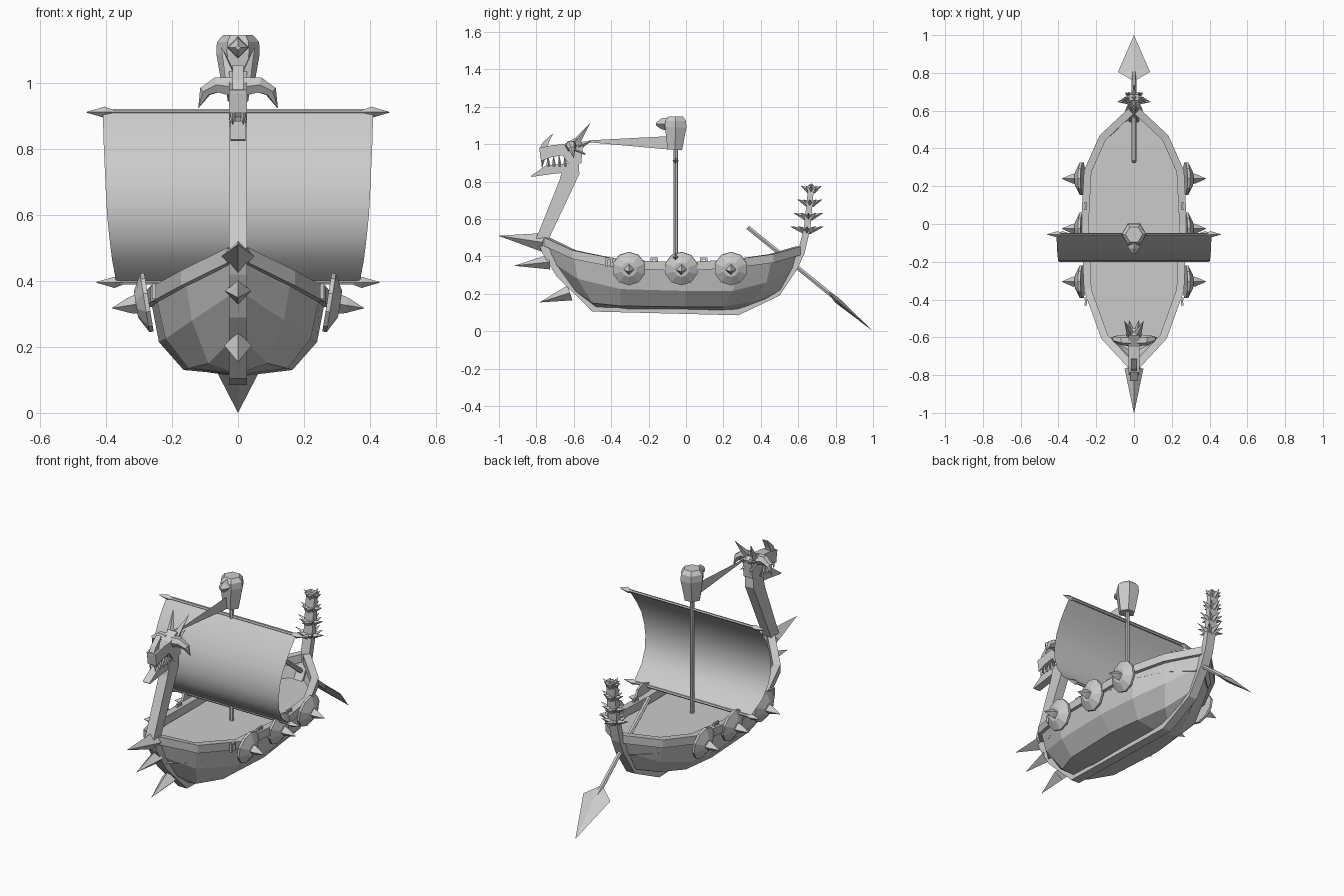
import bpy, math
from mathutils import Vector

if "Cube" in bpy.data.objects:
    bpy.data.objects.remove(bpy.data.objects["Cube"])

grey = bpy.data.materials.new("light grey")
grey.diffuse_color = (0.6, 0.6, 0.6, 1)
grey.use_nodes = True
grey.node_tree.nodes["Principled BSDF"].inputs["Base Color"].default_value = grey.diffuse_color


def make(name, verts, faces, smooth=False):
    import bmesh
    me = bpy.data.meshes.new(name)
    me.from_pydata([tuple(v) for v in verts], [], faces)
    bm = bmesh.new()
    bm.from_mesh(me)
    bmesh.ops.recalc_face_normals(bm, faces=bm.faces)
    bm.to_mesh(me)
    bm.free()
    me.materials.append(grey)
    for p in me.polygons:
        p.use_smooth = smooth
    ob = bpy.data.objects.new(name, me)
    bpy.context.collection.objects.link(ob)
    return ob


def tube(name, pts, radii, n=4, turn=0.0):
    """Rings of n sides around a path, capped at both ends."""
    pts = [Vector(p) for p in pts]
    verts, faces = [], []
    for i, (p, r) in enumerate(zip(pts, radii)):
        d = (pts[min(i + 1, len(pts) - 1)] - pts[max(i - 1, 0)]).normalized()
        ref = Vector((0, 0, 1)) if abs(d.z) < 0.9 else Vector((0, 1, 0))
        u = d.cross(ref).normalized()
        v = d.cross(u)
        for k in range(n):
            a = 2 * math.pi * k / n + turn
            verts.append(p + r * (math.cos(a) * u + math.sin(a) * v))
    for i in range(len(pts) - 1):
        for k in range(n):
            k2 = (k + 1) % n
            faces.append((i * n + k, i * n + k2, (i + 1) * n + k2, (i + 1) * n + k))
    last = (len(pts) - 1) * n
    faces += [tuple(range(n)), tuple(range(last, last + n))]
    return make(name, verts, faces)


def spike(name, base, tip, r, n=4):
    return tube(name, [base, tip], [r, 0.001], n)


def strip(name, outer, inner, half):
    """Solid ribbon in the side plane between two (y, z) lines."""
    n = len(outer)
    verts = [(s * half, y, z) for s in (-1, 1) for line in (outer, inner) for y, z in line]
    faces = [(0, n, 3 * n, 2 * n), (n - 1, 2 * n - 1, 4 * n - 1, 3 * n - 1)]
    for i in range(n - 1):
        for a, b in ((0, n), (n, 3 * n), (3 * n, 2 * n), (2 * n, 0)):
            faces.append((a + i, a + i + 1, b + i + 1, b + i))
    return make(name, verts, faces)


def grid(rows):
    n = len(rows[0])
    return [(r * n + i, r * n + i + 1, (r + 1) * n + i + 1, (r + 1) * n + i)
            for r in range(len(rows) - 1) for i in range(n - 1)]


# Hull: rim, two chines and keel line, mirrored
rim = [(.02, -.75, .48), (.16, -.6, .41), (.25, -.35, .36), (.265, 0, .345),
       (.25, .28, .365), (.17, .46, .39), (.02, .6, .43)]
chine1 = [(.02, -.7, .36), (.14, -.58, .28), (.22, -.35, .225), (.24, 0, .215),
          (.22, .25, .215), (.14, .43, .26), (.02, .575, .34)]
chine2 = [(.02, -.6, .22), (.09, -.5, .15), (.15, -.35, .135), (.165, 0, .13),
          (.14, .2, .13), (.08, .36, .16), (.02, .51, .22)]
keel = [(0, -.53, .15), (0, -.47, .12), (0, -.3, .115), (0, 0, .115),
        (0, .2, .11), (0, .29, .115), (0, .46, .18)]


def flip(line):
    return [(-x, y, z) for x, y, z in line]


rows = [rim, chine1, chine2, keel, flip(chine2), flip(chine1), flip(rim)]
make("hull", [p for r in rows for p in r], grid(rows))

# Deck: flat floor where the hull sides reach its height
side = []
for a, b in zip(rim, chine1):
    t = min(1, (a[2] - .32) / (a[2] - b[2]))
    p = Vector(a).lerp(Vector(b), t)
    side.append((p.x, p.y, .32))
rows = [side, flip(side)]
make("deck", side + flip(side), grid(rows))

# Gunwale: square rail along the rim
for s in (-1, 1):
    rails = [[], [], [], []]
    for i, p in enumerate(rim):
        a, b = Vector(rim[max(i - 1, 0)]), Vector(rim[min(i + 1, 6)])
        d = b - a
        out = Vector((d.y, -d.x, 0)).normalized()
        for rail, (o, h) in zip(rails, ((.015, .022), (.015, -.024), (-.025, -.024), (-.025, .022))):
            q = Vector(p) + out * o
            rail.append((s * max(q.x, .0), q.y, q.z + h))
    rails.append(rails[0])
    make("gunwale", [p for r in rails for p in r], grid(rails))

# Keel, neck and stern post in one ribbon
strip("keel_and_posts",
      [(-.66, .87), (-.675, .81), (-.8, .5), (-.77, .42), (-.69, .29), (-.5, .105),
       (.28, .085), (.5, .19), (.6, .34), (.635, .42), (.665, .55), (.685, .78)],
      [(-.575, .92), (-.57, .84), (-.735, .49), (-.72, .41), (-.655, .31), (-.48, .14),
       (.27, .125), (.47, .22), (.56, .35), (.6, .43), (.63, .55), (.655, .78)], .027)

# Beast head: skull, jaw, teeth, horns and ears
strip("upper_head", [(-.785, .98), (-.71, .995), (-.65, 1.0), (-.59, 1.035), (-.55, 1.0)],
      [(-.775, .91), (-.72, .93), (-.66, .94), (-.61, .87), (-.56, .9)], .028)
strip("lower_jaw", [(-.83, .83), (-.75, .885), (-.6, .9)],
      [(-.825, .825), (-.72, .84), (-.62, .85)], .022)
strip("nose_horn", [(-.785, .97), (-.765, 1.01), (-.715, 1.055)],
      [(-.74, .98), (-.735, 1.005), (-.712, 1.053)], .016)
for s in (-1, 1):
    for i in range(4):
        y = -.735 + .03 * i
        spike("tooth", (s * .016, y, .88), (s * .016, y - .004, .94), .012)
    spike("fang", (s * .016, -.765, .92), (s * .016, -.77, .875), .011)
    tube("side_horn", [(s * .02, -.615, .99), (s * .065, -.615, .995), (s * .1, -.61, .975), (s * .12, -.6, .925)],
         [.032, .027, .019, .001], 6)
    spike("ear", (s * .018, -.585, 1.01), (s * .05, -.515, 1.11), .022)
    spike("cheek_spike", (s * .015, -.575, .99), (s * .025, -.51, 1.015), .022)
    spike("lower_cheek_spike", (s * .015, -.59, .97), (s * .03, -.535, .945), .02)

# Ramming spikes on the bow
for base, tip, r in (((-.765, .475), (-1, .51), .05), ((-.73, .37), (-.915, .35), .04),
                     ((-.62, .205), (-.78, .155), .042)):
    tube("bow_spike", [(0, *base), (0, *tip)], [r, .001])

# Spiked stern post
for i in range(4):
    z, y, r = .535 + .072 * i, .647 + .0075 * i, .09 - .012 * i
    for k in range(8):
        a = math.pi * k / 4
        q = r if k % 2 == 0 else r * .75
        spike("stern_spike", (.01 * math.cos(a), y + .01 * math.sin(a), z),
              (q * math.cos(a), y + q * math.sin(a), z + .025), .018)
spike("stern_tip", (0, .67, .775), (0, .672, .79), .02)

# Shields with spiked bosses, leaning with the hull side
for s in (-1, 1):
    for y in (-.305, -.025, .24):
        c = Vector((s * .275, y, .335))
        d = Vector((s, 0, -.16)).normalized()
        tube("shield", [c - d * .005, c + d * .008, c + d * .035], [.09, .09, .04], 10, math.pi / 10)
        tube("shield_spike", [c + d * .03, c + d * .055, c + d * .108], [.03, .024, .001])
    # Oar locks on the rail
    for y in (-.41, -.17, .095):
        for dy in (-.014, .014):
            tube("oar_lock_post", [(s * .255, y + dy, .345), (s * .255, y + dy, .388)], [.009, .009], 4, math.pi / 4)
        tube("oar_lock_bar", [(s * .255, y - .02, .388), (s * .255, y + .02, .388)], [.007, .007], 4, math.pi / 4)

# Mast, yards and pointed yard ends
tube("mast", [(0, -.055, .31), (0, -.055, .98)], [.012, .012], 8)
for z, w in ((.912, .41), (.396, .38)):
    tube("yard", [(-w, -.055, z), (w, -.055, z)], [.008, .008], 6)
    for s in (-1, 1):
        tube("yard_point", [(s * (w - .04), -.055, z), (s * (w - .005), -.055, z), (s * (w + .05), -.055, z)],
             [.004, .017, .001])

# Sail: one bulging sheet
prof = [(.41, -.05, .922), (.409, -.095, .87), (.407, -.14, .805), (.404, -.175, .74), (.401, -.195, .67),
        (.397, -.2, .6), (.39, -.185, .53), (.382, -.145, .465), (.37, -.06, .4)]
make("sail", prof + flip(prof), grid([prof, flip(prof)]), True)

# Masthead block with a pointed gem
tube("masthead", [(0, -.06, .97), (0, -.055, 1.09), (0, -.055, 1.125), (0, -.055, 1.147)],
     [.045, .066, .064, .045], 6)
tube("masthead_gem", [(0, -.09, 1.108), (0, -.13, 1.108), (0, -.16, 1.108)], [.035, .03, .008])

# Pennant: flat triangle between masthead and head
make("pennant", [(0, -.1, 1.042), (0, -.1, .972), (0, -.52, 1.01), (0, -.52, 1.02)], [(0, 1, 2, 3)])

# Steering oar with a kite-shaped blade
tube("oar_shaft", [(0, .33, .555), (0, .8, .175)], [.013, .013], 6)
make("oar_blade", [(0, .755, .215), (.085, .805, .165), (0, 1, .0), (-.085, .805, .165),
                   (0, .815, .18), (0, .795, .155)],
     [(0, 1, 4), (1, 2, 4), (2, 3, 4), (3, 0, 4), (0, 1, 5), (1, 2, 5), (2, 3, 5), (3, 0, 5)])
